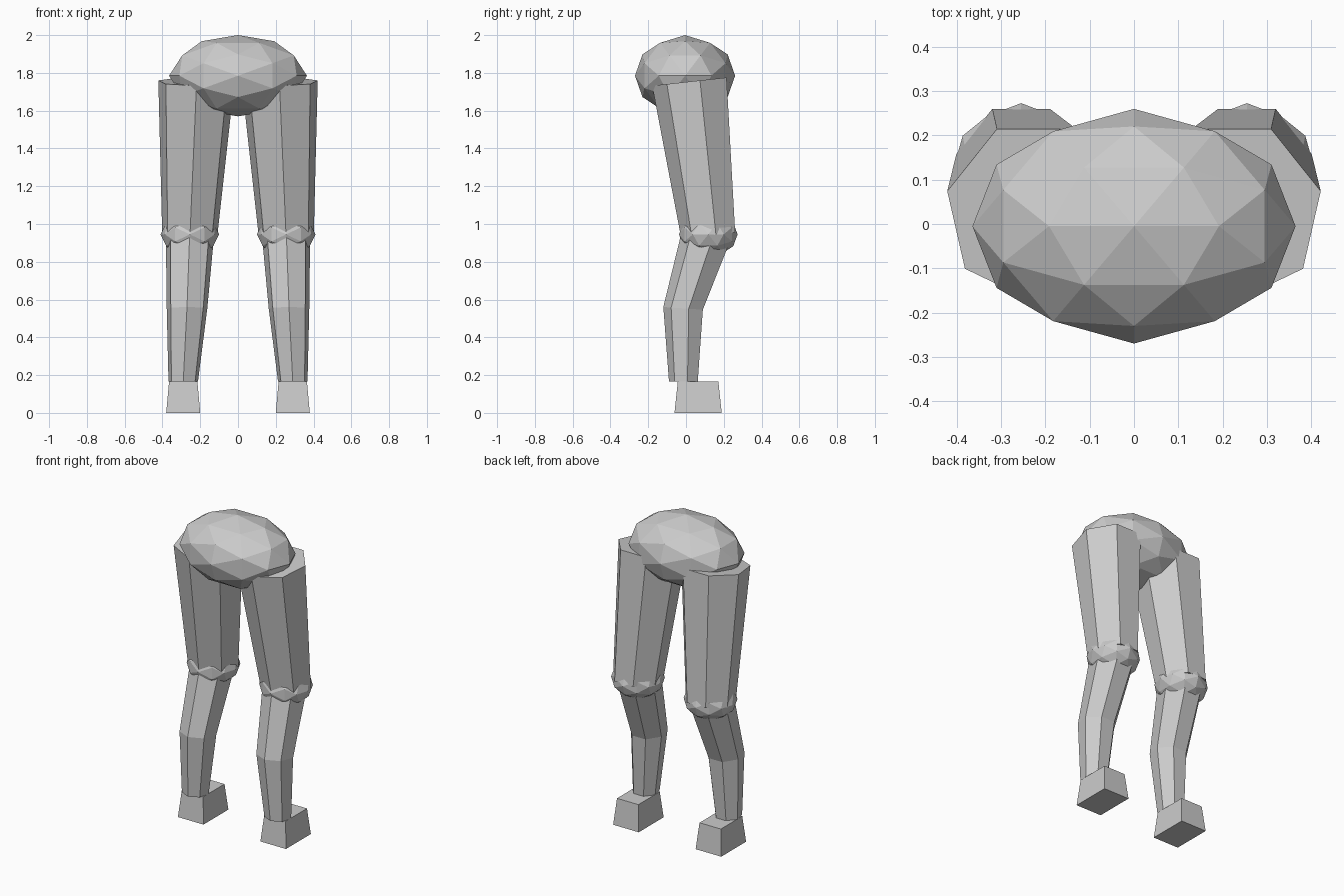
import bpy, bmesh, math
from mathutils import Matrix, Vector

if "Cube" in bpy.data.objects:
    bpy.data.objects.remove(bpy.data.objects["Cube"])

grey = bpy.data.materials.new("plain grey")
grey.use_nodes = True
grey.diffuse_color = (0.6, 0.6, 0.6, 1)
grey.node_tree.nodes["Principled BSDF"].inputs["Base Color"].default_value = (0.6, 0.6, 0.6, 1)


def finish(name, bm):
    bmesh.ops.recalc_face_normals(bm, faces=bm.faces[:])
    mesh = bpy.data.meshes.new(name)
    bm.to_mesh(mesh)
    bm.free()
    mesh.materials.append(grey)
    obj = bpy.data.objects.new(name, mesh)
    bpy.context.collection.objects.link(obj)


def faceted_ball(name, centre, radii):
    """Once-subdivided icosahedron with an edge midpoint on every axis."""
    phi = (1 + math.sqrt(5)) / 2
    bm = bmesh.new()
    for a in (-1, 1):
        for b in (-phi, phi):
            for co in ((a, 0, b), (0, b, a), (b, a, 0)):
                bm.verts.new(co)
    bmesh.ops.convex_hull(bm, input=bm.verts[:])
    bmesh.ops.subdivide_edges(bm, edges=bm.edges[:], cuts=1, use_grid_fill=True)
    scale = Matrix.Diagonal(radii)
    for v in bm.verts:
        v.co = Vector(centre) + scale @ v.co.normalized()
    finish(name, bm)


def limb(name, rings, sides=7):
    """Loft through rings of (x, y, z, radius, slope), one corner to the front."""
    bm = bmesh.new()
    loops = []
    for x, y, z, r, slope in rings:
        loop = []
        for i in range(sides):
            a = math.tau * i / sides
            dx, dy = r * math.sin(a), -r * math.cos(a)
            loop.append(bm.verts.new((x + dx, y + dy, z + dy * slope)))
        loops.append(loop)
    for low, high in zip(loops, loops[1:]):
        for i in range(sides):
            j = (i + 1) % sides
            bm.faces.new((low[i], low[j], high[j], high[i]))
    bm.faces.new(loops[0])
    bm.faces.new(loops[-1])
    finish(name, bm)


def foot(name, x):
    """Block tapering towards the ankle."""
    bm = bmesh.new()
    bmesh.ops.create_cube(bm, size=1)
    for v in bm.verts:
        width, length = (0.15, 0.215) if v.co.z > 0 else (0.18, 0.25)
        v.co = (x + v.co.x * width, 0.064 + v.co.y * length, (v.co.z + 0.5) * 0.165)
    finish(name, bm)


# Hips
faceted_ball("pelvis", (0, -0.005, 1.785), (0.365, 0.265, 0.215))

# Legs
for side, s in (("left", 1), ("right", -1)):
    limb(side + "_thigh", [(s * 0.255, 0.125, 0.94, 0.15, 0.11),
                           (s * 0.22, 0.028, 1.755, 0.207, 0.11)])
    faceted_ball(side + "_knee", (s * 0.255, 0.118, 0.945), (0.155, 0.155, 0.12))
    limb(side + "_shin", [(s * 0.29, -0.01, 0.165, 0.08, 0),
                          (s * 0.27, -0.01, 0.553, 0.11, -0.07),
                          (s * 0.255, 0.11, 0.93, 0.13, -0.31)])
    foot(side + "_foot", s * 0.29)
